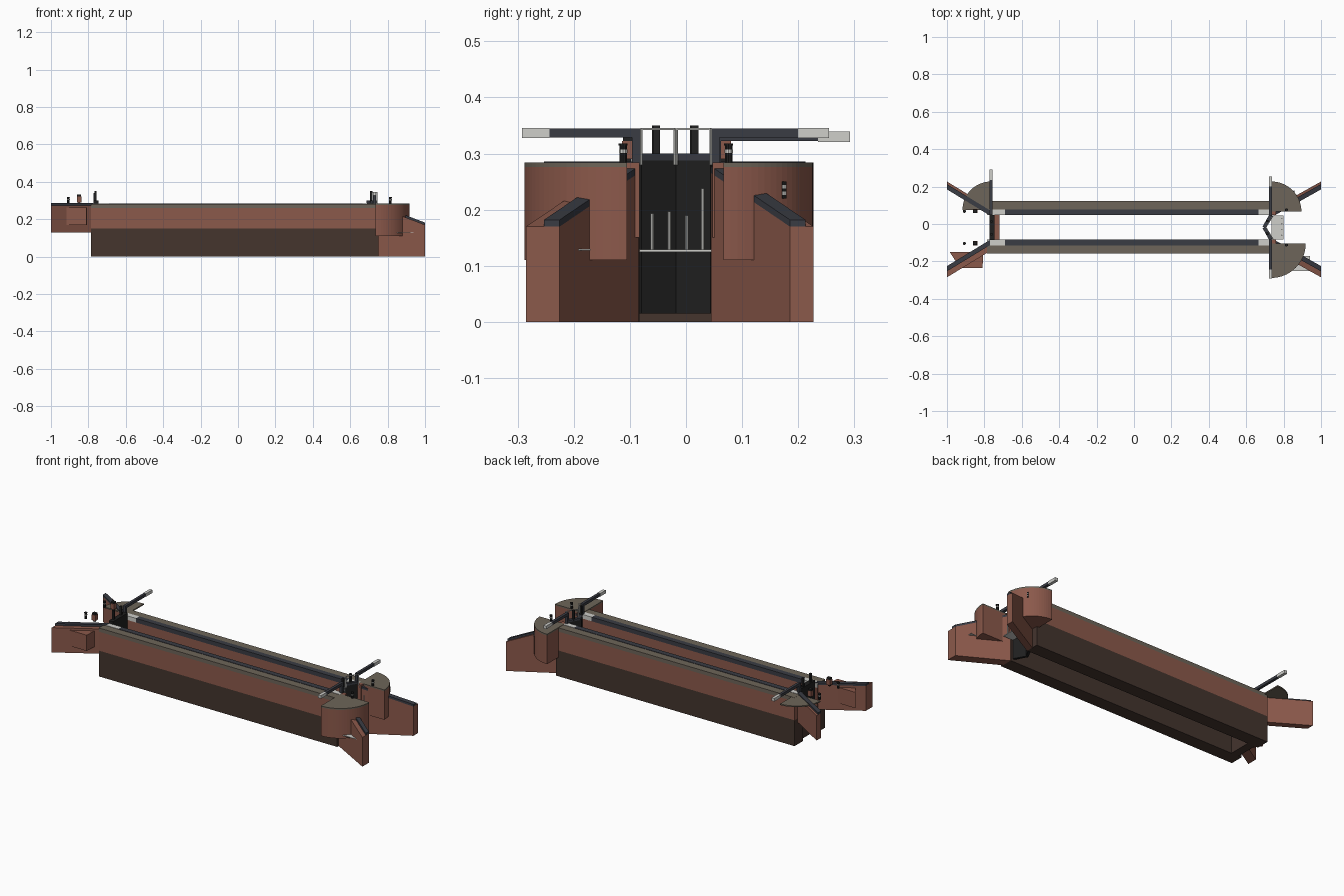
import bpy, math
from mathutils import Vector

if "Cube" in bpy.data.objects:
    bpy.data.objects.remove(bpy.data.objects["Cube"])


def material(name, rgb):
    m = bpy.data.materials.new(name)
    m.use_nodes = True
    m.diffuse_color = (*rgb, 1)
    bsdf = m.node_tree.nodes["Principled BSDF"]
    bsdf.inputs["Base Color"].default_value = (*rgb, 1)
    bsdf.inputs["Roughness"].default_value = 0.9
    return m


BRICK = material("red brick", (0.26, 0.10, 0.07))
FOOTING = material("dark brown footing", (0.058, 0.035, 0.027))
PAVING = material("grey brown paving", (0.155, 0.13, 0.10))
COPING = material("slate coping", (0.042, 0.045, 0.057))
BLACK = material("black timber", (0.014, 0.014, 0.014))
PALE = material("pale grey", (0.62, 0.62, 0.59))


def prism(name, outline, z0, tops, mat):
    """Upright prism on a plan outline; tops is one height or one per corner."""
    n = len(outline)
    z0s = z0 if isinstance(z0, list) else [z0] * n
    z1s = tops if isinstance(tops, list) else [tops] * n
    verts = [(*p, z) for p, z in zip(outline, z0s)] + [(*p, z) for p, z in zip(outline, z1s)]
    faces = [tuple(range(n))[::-1], tuple(range(n, 2 * n))]
    faces += [(i, (i + 1) % n, n + (i + 1) % n, n + i) for i in range(n)]
    area = sum(outline[i][0] * outline[(i + 1) % n][1] - outline[(i + 1) % n][0] * outline[i][1]
               for i in range(n))
    if area < 0:
        faces = [f[::-1] for f in faces]
    mesh = bpy.data.meshes.new(name)
    mesh.from_pydata(verts, [], faces)
    mesh.materials.append(mat)
    ob = bpy.data.objects.new(name, mesh)
    bpy.context.collection.objects.link(ob)
    return ob


def box(name, x, y, z, mat):
    return prism(name, [(x[0], y[0]), (x[1], y[0]), (x[1], y[1]), (x[0], y[1])], z[0], z[1], mat)


def post(name, x, y, z0, z1, r, mat, sides=10):
    ring = [(x + r * math.cos(a * math.tau / sides), y + r * math.sin(a * math.tau / sides))
            for a in range(sides)]
    return prism(name, ring, z0, z1, mat)


def strip(name, a, b, width, z0, z1, mat):
    """Straight wall between two plan points."""
    a, b = Vector(a), Vector(b)
    side = Vector((a.y - b.y, b.x - a.x)).normalized() * width / 2
    return prism(name, [tuple(p) for p in (a + side, b + side, b - side, a - side)], z0, z1, mat)


def quadrant(cx, cy, r, sx, sy, steps=20):
    arc = [math.pi / 2 * i / steps for i in range(steps + 1)]
    return [(cx, cy)] + [(cx + sx * r * math.cos(a), cy + sy * r * math.sin(a)) for a in arc]


def bollard(name, x, y, z, h=0.032):
    post(name, x, y, z, z + h, 0.007, BLACK)
    post(name + "_band", x, y, z + h * 0.6, z + h * 0.8, 0.0078, PALE)
    post(name + "_cap", x, y, z + h, z + h + 0.004, 0.0085, BLACK)


MID = -0.018
INNER, EDGE, OUTER = 0.065, 0.096, 0.141
HEAD, TAIL, TOP = -0.785, 0.75, 0.284

for side, s in (("left", 1), ("right", -1)):
    def yy(a, b):
        return sorted((MID + s * a, MID + s * b))

    # Chamber wall in layers
    box(side + "_footing", (HEAD, TAIL), yy(INNER, OUTER), (0, 0.15), FOOTING)
    box(side + "_brick_wall", (HEAD, 0.74), yy(INNER, OUTER), (0.15, 0.26), BRICK)
    box(side + "_paving", (HEAD, 0.735), yy(EDGE, OUTER), (0.26, 0.282), PAVING)
    box(side + "_coping", (-0.69, 0.665), yy(INNER, EDGE), (0.26, TOP), COPING)
    box(side + "_head_stone", (HEAD, -0.69), yy(INNER, EDGE), (0.26, TOP), PALE)
    box(side + "_tail_stone", (0.665, 0.735), yy(INNER, EDGE), (0.26, TOP), PALE)

# Round bastions at the tail, flat paving quadrant at the head
for side, cy, r, s in (("left", 0.067, 0.16, 1), ("right", -0.105, 0.183, -1)):
    plan = quadrant(0.735, cy, r, 1, s)
    prism(side + "_bastion", plan, 0.11, 0.276, BRICK)
    prism(side + "_bastion_paving", plan, 0.276, TOP, PAVING)
    box(side + "_bastion_bridge", (0.735, 0.76), sorted((cy, MID + s * INNER)), (0.15, TOP), BRICK)
prism("head_quadrant_paving", quadrant(-0.765, 0.075, 0.152, -1, 1), 0.274, 0.281, PAVING)

# Splayed wing walls with copings
for side, s, root, tip, thick in (("left", 1, 0.045, 0.185, 0.042), ("right", -1, -0.085, -0.225, 0.06)):
    o = s * thick
    tail = [(TAIL, root), (1, tip), (1, tip + o), (TAIL, root + o)]
    zs = [0.265, 0.17, 0.17, 0.265]
    prism(side + "_tail_wing", tail, 0, zs, BRICK)
    c = s * 0.028
    cap = [(TAIL, root), (1, tip), (1, tip + c), (TAIL, root + c)]
    prism(side + "_tail_wing_coping", cap, zs, [z + 0.012 for z in zs], COPING)
    head = [(-0.77, root), (-1, tip), (-1, tip + o), (-0.77, root + o)]
    prism(side + "_head_wing", head, 0.13, 0.274, BRICK)
    cap = [(-0.77, root), (-1, tip), (-1, tip + c), (-0.77, root + c)]
    prism(side + "_head_wing_coping", cap, 0.274, 0.286, COPING)
prism("wing_buttress", [(-0.985, -0.15), (-0.93, -0.235), (-0.81, -0.235), (-0.805, -0.15)],
      0.17, 0.262, BRICK)

# Tail mitre gates, rails, gear and balance beams
APEX = (0.695, MID)
for side, s, end, tip in (("left", 1, 0.2, 0.255), ("right", -1, -0.243, -0.292)):
    heel = (0.732, MID + s * INNER)
    strip(side + "_tail_gate", heel, APEX, 0.014, 0.015, 0.29, BLACK)
    strip(side + "_gate_top_rail", heel, APEX, 0.018, 0.288, 0.3, COPING)
    rail = [(heel[0] + 0.012, heel[1] - s * 0.003), (APEX[0] + 0.012, MID + s * 0.002)]
    strip(side + "_handrail", rail[0], rail[1], 0.004, 0.342, 0.346, PALE)
    for i, p in enumerate(rail):
        post(side + "_rail_post_" + str(i), p[0], p[1], 0.28, 0.345, 0.0025, PALE, 6)
    gx, gy = 0.712, MID + s * 0.034
    box(side + "_gate_gear", (gx - 0.006, gx + 0.006), (gy - 0.006, gy + 0.006), (0.29, 0.35), BLACK)
    hy = MID + s * 0.071
    box(side + "_heel_post", (0.722, 0.738), sorted((hy - 0.007, hy + 0.007)), (0.28, 0.345), COPING)
    box(side + "_beam", (0.722, 0.738), sorted((hy, end)), (0.329, 0.345), COPING)
    box(side + "_beam_tip", (0.721, 0.739), sorted((end, tip)), (0.328, 0.346), PALE)

# Head gate with its sill and single beam
box("head_sill", (-0.765, -0.718), (-0.085, 0.048), (0, 0.13), FOOTING)
box("head_sill_brick", (-0.745, -0.718), (-0.085, 0.048), (0.13, 0.2), BRICK)
box("head_gate", (-0.772, -0.745), (-0.085, 0.048), (0.12, 0.3), BLACK)
box("head_heel_post", (-0.772, -0.757), (0.047, 0.062), (0.28, 0.338), COPING)
box("head_beam", (-0.772, -0.757), (0.047, 0.235), (0.322, 0.338), COPING)
box("head_beam_tip", (-0.773, -0.756), (0.235, 0.292), (0.321, 0.339), PALE)
for i, y in enumerate((-0.055, 0.013)):
    box("head_gear_" + str(i), (-0.768, -0.756), (y - 0.006, y + 0.006), (0.29, 0.35), BLACK)

# Low walkway below the tail gates with gauge posts
box("low_walkway", (0.735, 0.8), (-0.083, 0.045), (0.125, 0.129), PALE)
for i, (y, z) in enumerate(((-0.06, 0.193), (-0.03, 0.197), (0.001, 0.19), (0.03, 0.238))):
    post("gauge_post_" + str(i), 0.79, y, 0.127, z, 0.003, PALE, 8)
box("bastion_ledge", (0.85, 0.94), (-0.25, -0.17), (0.127, 0.13), PALE)
box("bastion_sign", (0.897, 0.905), (-0.175, -0.167), (0.13, 0.165), COPING)

# Bollards and paddle gear beside the lock
for side, y in (("left", 0.068), ("right", -0.104)):
    bollard(side + "_tail_bollard", 0.815, y + math.copysign(0.008, y), 0.282)
    bollard(side + "_head_bollard", -0.907, y, 0.283)
    box(side + "_paddle_box", (-0.862, -0.838), (y - 0.01, y + 0.012), (0.29, 0.322), BRICK)
    box(side + "_paddle_box_top", (-0.86, -0.84), (y - 0.008, y + 0.01), (0.322, 0.332), BLACK)
    box(side + "_paddle_foot", (-0.856, -0.844), (y - 0.006, y + 0.006), (0.282, 0.29), BLACK)

# Striped depth marker on the bastion
for i in range(5):
    post("depth_marker_" + str(i), 0.855, 0.175, 0.22 + i * 0.006, 0.226 + i * 0.006, 0.004,
         PALE if i % 2 else BLACK, 8)
